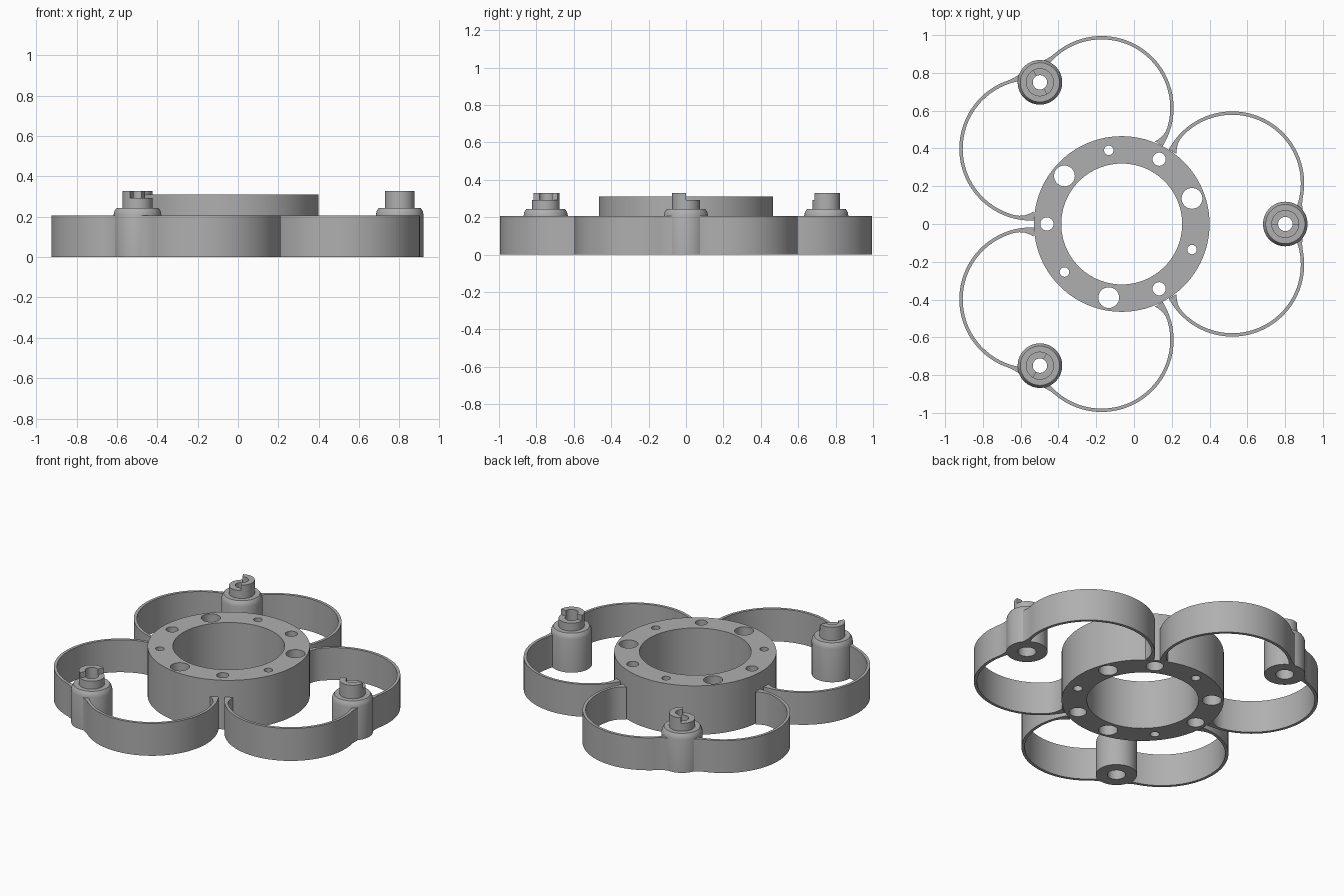
import bpy, bmesh
from math import radians, sin, cos, pi
from mathutils import Matrix, Vector

cube = bpy.data.objects.get("Cube")
if cube:
    bpy.data.objects.remove(cube)

grey = bpy.data.materials.new("mid_grey")
grey.use_nodes = True
grey.diffuse_color = (0.43, 0.43, 0.43, 1)
grey.node_tree.nodes["Principled BSDF"].inputs["Base Color"].default_value = (0.43, 0.43, 0.43, 1)

CENTRE = Matrix.Translation((-0.065, 0, 0))
BAND_H = 0.205


def sweep(bm, sections, closed):
    """Skin a list of point loops; cap the ends when the sweep is open."""
    loops = [[bm.verts.new(p) for p in s] for s in sections]
    n = len(loops[0])
    for i in range(len(loops) if closed else len(loops) - 1):
        a, b = loops[i], loops[(i + 1) % len(loops)]
        for j in range(n):
            k = (j + 1) % n
            bm.faces.new((a[j], a[k], b[k], b[j]))
    if not closed:
        bm.faces.new(loops[0])
        bm.faces.new(loops[-1][::-1])


def lathe(bm, profile, at=(0, 0), start=0, span=2 * pi, steps=64):
    """Turn a closed (radius, z) profile about a vertical axis."""
    full = span > 6
    angles = [start + span * i / steps for i in range(steps if full else steps + 1)]
    sweep(bm, [[(at[0] + r * cos(a), at[1] + r * sin(a), z) for r, z in profile]
               for a in angles], full)


def tube(r_in, r_out, z0, z1):
    return [(r_in, z0), (r_out, z0), (r_out, z1), (r_in, z1)]


def finish(bm, name, matrix):
    bmesh.ops.remove_doubles(bm, verts=bm.verts, dist=1e-5)
    bmesh.ops.recalc_face_normals(bm, faces=bm.faces)
    mesh = bpy.data.meshes.new(name)
    bm.to_mesh(mesh)
    bm.free()
    mesh.materials.append(grey)
    obj = bpy.data.objects.new(name, mesh)
    bpy.context.collection.objects.link(obj)
    obj.matrix_world = matrix
    return obj


def smooth(obj):
    obj.data.polygons.foreach_set("use_smooth", [True] * len(obj.data.polygons))
    obj.data.set_sharp_from_angle(angle=radians(30))


# Central ring, drilled with three repeating hole sizes
bm = bmesh.new()
lathe(bm, tube(0.32, 0.465, 0, 0.31), steps=96)
ring = finish(bm, "hub_ring", CENTRE)

bm = bmesh.new()
bores = [(0.05, 0.035), (0.055, 0.055), (0.027, 0.025)]   # lower, upper radius
for i in range(9):
    low, top = bores[i % 3]
    a = pi - radians(40) * i
    lathe(bm, [(0, -0.1), (low, -0.1), (low, 0.15), (top, 0.15), (top, 0.5), (0, 0.5)],
          (0.396 * cos(a), 0.396 * sin(a)), steps=32)
cutter = finish(bm, "hole_cutter", CENTRE)
cutter.hide_render = True
mod = ring.modifiers.new("holes", "BOOLEAN")
mod.object, mod.operation, mod.solver = cutter, "DIFFERENCE", "EXACT"
bpy.context.view_layer.update()
drilled = bpy.data.meshes.new_from_object(ring.evaluated_get(bpy.context.evaluated_depsgraph_get()))
ring.modifiers.clear()
ring.data = drilled
bpy.data.objects.remove(cutter)
smooth(ring)


# Thin curved spring band, flared where it joins the post and the ring
def band(name, side, matrix):
    bm = bmesh.new()
    first, last, steps = -25, 152, 72
    sections = []
    for i in range(steps + 1):
        deg = first + (last - first) * i / steps
        a = radians(deg)
        outer = 0.381 + 0.035 * max(0, (first + 14 - deg) / 14) ** 2
        inner = 0.363 - 0.03 * max(0, (deg - last + 16) / 16) ** 2
        sections.append([(0.585 + r * cos(a), side * (0.215 + r * sin(a)), z)
                         for r, z in tube(inner, outer, 0, BAND_H)])
    sweep(bm, sections, False)
    smooth(finish(bm, name, matrix))


for k in range(3):
    turn = CENTRE @ Matrix.Rotation(radians(120 * k), 4, "Z")
    for side, label in ((1, "a"), (-1, "b")):
        band(f"spring_band_{k + 1}{label}", side, turn)

    # Hollow post with a rounded shoulder
    at_post = turn @ Matrix.Translation(Vector((0.866, 0, 0)))
    bm = bmesh.new()
    lathe(bm, [(0.052, 0), (0.118, 0), (0.118, 0.21), (0.114, 0.228), (0.104, 0.243),
               (0.038, 0.243), (0.038, 0.2), (0.052, 0.2)])
    smooth(finish(bm, f"post_{k + 1}", at_post))

    # Stepped half-and-half collar on top of the post
    for label, start, top in (("high", pi, 0.328), ("low", 0, 0.293)):
        bm = bmesh.new()
        lathe(bm, tube(0.038, 0.074, 0.243, top), start=start, span=pi, steps=32)
        smooth(finish(bm, f"collar_{label}_{k + 1}", at_post))
